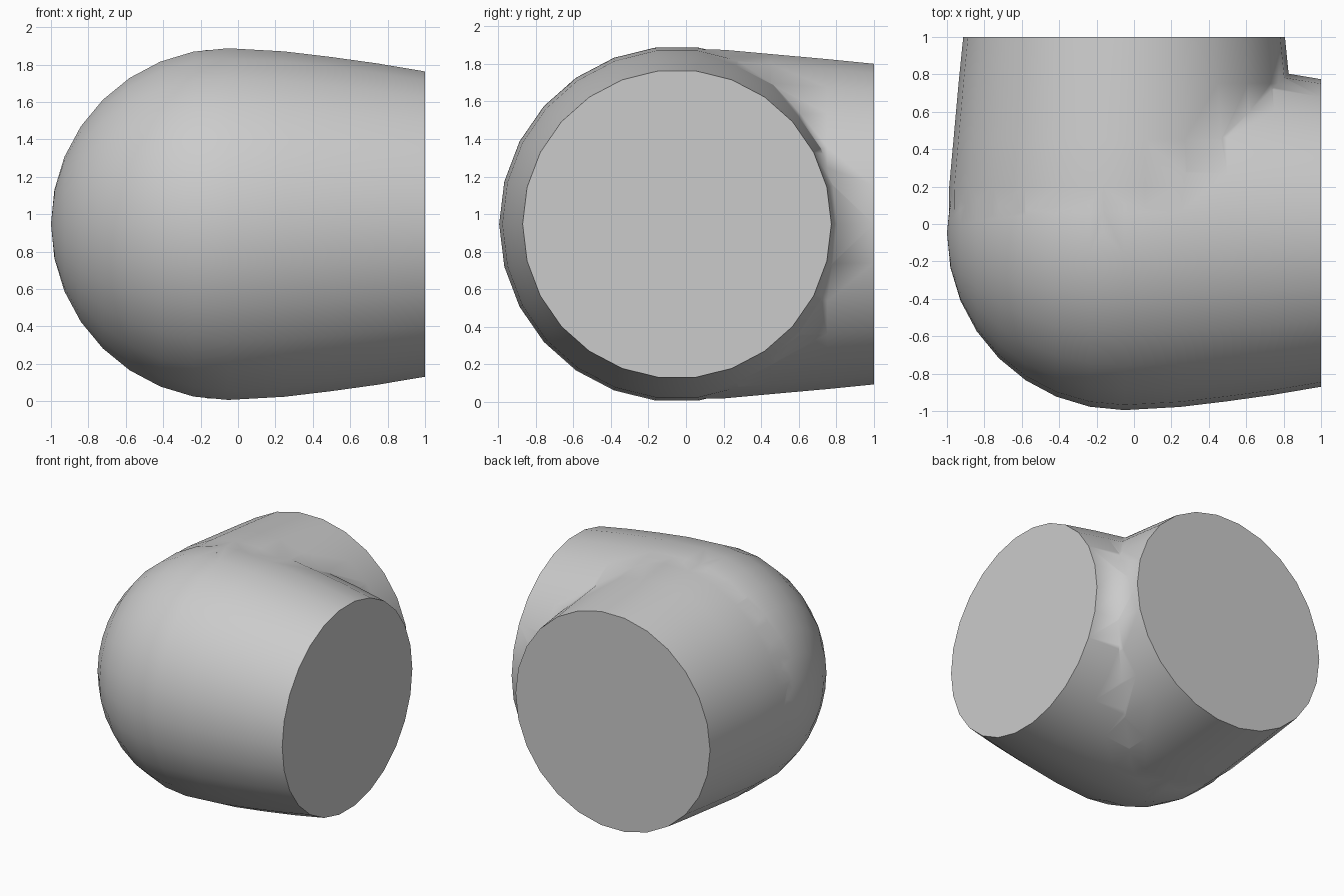
import bpy, bmesh, math
from mathutils import Matrix, Vector

if "Cube" in bpy.data.objects:
    bpy.data.objects.remove(bpy.data.objects["Cube"])

SIDES = 26
ZC = 0.947          # height of both pipe axes
CX, CY = -0.053, -0.048   # corner where the axes cross


def revolve(name, profile, matrix):
    """Turn (along, radius) points around the local x axis into a closed solid."""
    bm = bmesh.new()
    rings = []
    for a, r in profile:
        if r == 0:
            rings.append([bm.verts.new((a, 0, 0))])
        else:
            rings.append([bm.verts.new((a, r * math.cos(2 * math.pi * i / SIDES),
                                        r * math.sin(2 * math.pi * i / SIDES)))
                          for i in range(SIDES)])
    for p, q in zip(rings, rings[1:]):
        for i in range(SIDES):
            j = (i + 1) % SIDES
            if len(p) == 1:
                bm.faces.new((p[0], q[i], q[j]))
            else:
                bm.faces.new((p[i], q[i], q[j], p[j]))
    for ring in (rings[0], rings[-1]):
        if len(ring) > 1:
            bm.faces.new(ring)
    bm.transform(matrix)
    bmesh.ops.recalc_face_normals(bm, faces=bm.faces)
    me = bpy.data.meshes.new(name)
    bm.to_mesh(me)
    bm.free()
    ob = bpy.data.objects.new(name, me)
    bpy.context.collection.objects.link(ob)
    return ob


# Right arm with the round elbow heel
R = 0.947
heel = [(-R * math.cos(t * math.pi / 16), R * math.sin(t * math.pi / 16)) for t in range(8)]
arm_x = heel + [(0, R), (0.3, 0.93), (0.55, 0.9), (0.8, 0.865), (1 - CX, 0.822)]
elbow = revolve("pipe_elbow", arm_x, Matrix.Translation((CX, CY, ZC)))

# Back arm, starting inside the heel
arm_y = [(0.0, 0.938), (0.25, 0.935), (0.5, 0.912), (0.8, 0.885), (1 - CY, 0.86)]
back = revolve("back_arm_helper", arm_y,
               Matrix.Translation((CX, CY, ZC)) @ Matrix.Rotation(math.pi / 2, 4, 'Z'))

# Join both arms into one solid
mod = elbow.modifiers.new("join", 'BOOLEAN')
mod.operation = 'UNION'
mod.solver = 'EXACT'
mod.object = back
bpy.context.view_layer.objects.active = elbow
elbow.select_set(True)
bpy.ops.object.modifier_apply(modifier=mod.name)
bpy.data.objects.remove(back)

# Smooth walls, sharp flat ends
bpy.ops.object.shade_smooth_by_angle(angle=math.radians(75))
